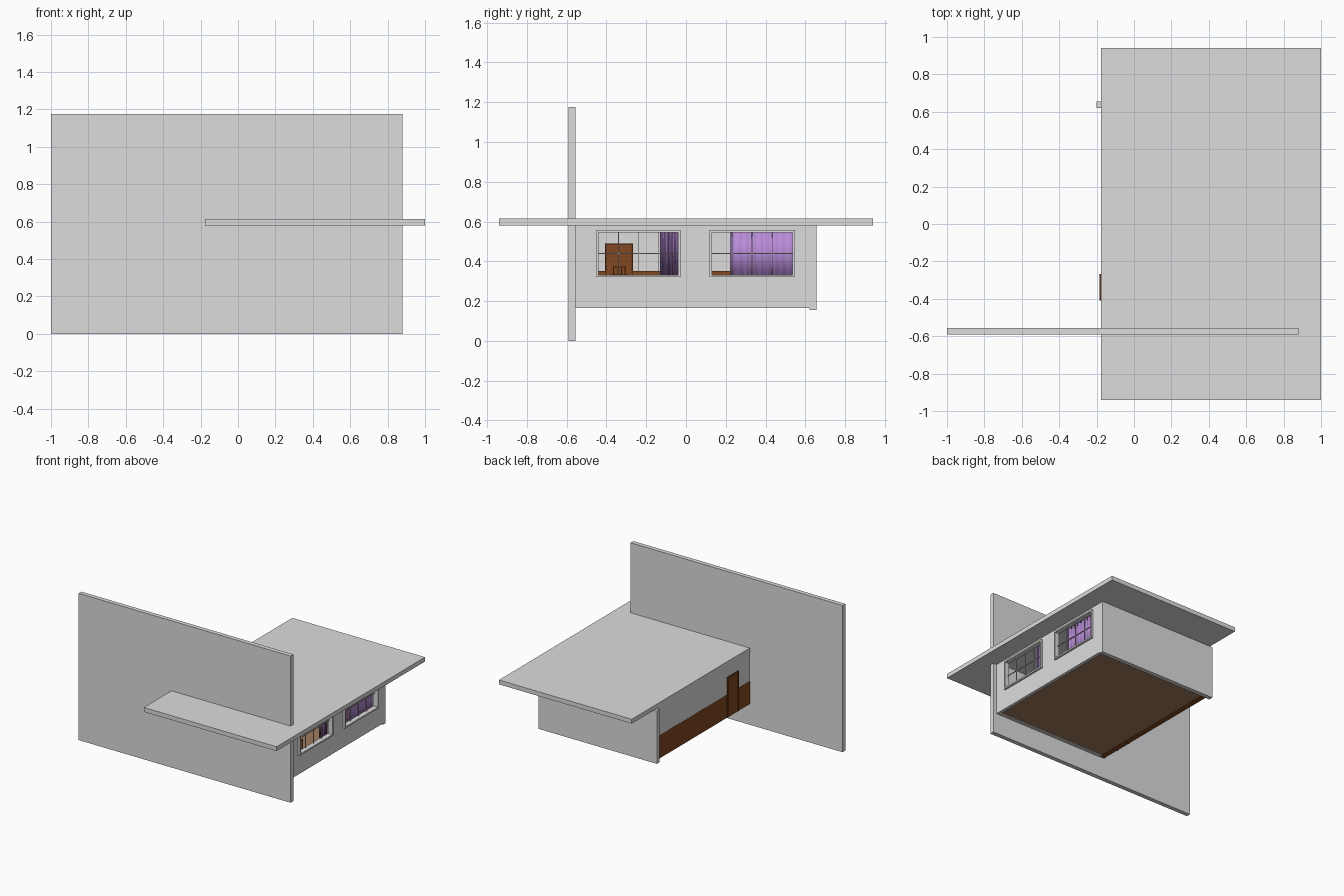
import bpy, bmesh, math
from mathutils import Vector, Matrix

if "Cube" in bpy.data.objects:
    bpy.data.objects.remove(bpy.data.objects["Cube"])


def material(name, rgb):
    m = bpy.data.materials.new(name)
    m.diffuse_color = (*rgb, 1)
    m.use_nodes = True
    m.node_tree.nodes["Principled BSDF"].inputs["Base Color"].default_value = m.diffuse_color
    return m


GREY = material("plaster grey", (0.72, 0.72, 0.72))
WOOD = material("wood brown", (0.22, 0.065, 0.014))
DARK = material("dark wood", (0.10, 0.03, 0.008))
FLOOR = material("floor brown", (0.36, 0.198, 0.11))
PURPLE = material("curtain purple", (0.47, 0.26, 0.68))


def finish(name, bm, *mats):
    me = bpy.data.meshes.new(name)
    bm.to_mesh(me)
    bm.free()
    for m in mats:
        me.materials.append(m)
    ob = bpy.data.objects.new(name, me)
    bpy.context.collection.objects.link(ob)
    return ob


def boxes(name, mat, *spans):
    """One object from boxes, each given as (x0, x1, y0, y1, z0, z1)."""
    bm = bmesh.new()
    for x0, x1, y0, y1, z0, z1 in spans:
        centre = Vector((x0 + x1, y0 + y1, z0 + z1)) / 2
        size = Matrix.Diagonal((x1 - x0, y1 - y0, z1 - z0, 1))
        bmesh.ops.create_cube(bm, size=1, matrix=Matrix.Translation(centre) @ size)
    return finish(name, bm, mat)


# Main slabs
boxes("front_wall", GREY, (-1, 0.88, -0.59, -0.555, 0, 1.176))
boxes("inner_front_wall", GREY, (-0.14, 0.83, -0.555, -0.53, 0.165, 0.58))
boxes("roof_slab", GREY, (-0.177, 1.0, -0.94, 0.94, 0.58, 0.615))
boxes("back_wall", GREY, (-0.2, 0.85, 0.62, 0.655, 0.155, 0.58))
boxes("floor", FLOOR, (-0.175, 0.83, -0.555, 0.62, 0.172, 0.18))

# Right wall, built around two window openings
XI, XO = 0.825, 0.85
Z0, Z1, ZB, ZT = 0.165, 0.58, 0.332, 0.545
WINDOWS = [(-0.44, -0.04), (0.13, 0.535)]
piers = [(-0.555, -0.44), (-0.04, 0.13), (0.535, 0.62)]
boxes("right_wall", GREY,
      (XI, XO, -0.555, 0.62, Z0, ZB), (XI, XO, -0.555, 0.62, ZT, Z1),
      *[(XI, XO, a, b, ZB, ZT) for a, b in piers])

# Window frames and glazing bars
for i, (a, b) in enumerate(WINDOWS):
    f = 0.012
    boxes(f"window_frame_{i + 1}", GREY,
          (XI, 0.865, a - f, a, ZB - f, ZT + f), (XI, 0.865, b, b + f, ZB - f, ZT + f),
          (XI, 0.865, a, b, ZB - f, ZB), (XI, 0.865, a, b, ZT, ZT + f))
    bars = [a + (b - a) * k / 4 for k in (1, 2, 3)]
    boxes(f"window_bars_{i + 1}", GREY,
          (0.834, 0.84, a, b, 0.436, 0.441),
          *[(0.834, 0.84, y - 0.002, y + 0.002, ZB, ZT) for y in bars])

# Left wall: a thin sheet facing outwards
bm = bmesh.new()
sheet = [(-0.555, 0.165), (-0.555, 0.58), (0.62, 0.58), (0.62, 0.165)]
bm.faces.new([bm.verts.new((-0.1755, y, z)) for y, z in sheet])
bm.normal_update()
if bm.faces[:][0].normal.x > 0:
    bmesh.ops.reverse_faces(bm, faces=bm.faces[:])
finish("left_wall", bm, GREY)

# Wooden panelling either side of the door
boxes("wainscot", WOOD,
      (-0.1768, -0.138, -0.555, -0.408, 0.168, 0.35),
      (-0.1768, -0.138, -0.266, 0.62, 0.168, 0.35))

# Door with frame and knob
D0, D1, DT, w = -0.408, -0.266, 0.49, 0.008
boxes("door", WOOD, (-0.18, -0.138, D0 + w, D1 - w, 0.168, DT - w))
boxes("door_frame", DARK,
      (-0.184, -0.135, D0, D0 + w, 0.168, DT), (-0.184, -0.135, D1 - w, D1, 0.168, DT),
      (-0.184, -0.135, D0 + w, D1 - w, DT - w, DT))
bm = bmesh.new()
bmesh.ops.create_uvsphere(bm, u_segments=12, v_segments=8, radius=0.005,
                          matrix=Matrix.Translation((-0.133, -0.385, 0.32)))
finish("door_knob", bm, DARK)


def curtain(name, y0, y1, folds, depth):
    """Pleated sheet hanging just inside the window."""
    bm = bmesh.new()
    n, rows = folds * 8, []
    for k in range(n + 1):
        y = y0 + (y1 - y0) * k / n
        x = 0.812 + depth * math.sin(2 * math.pi * folds * k / n)
        rows.append([bm.verts.new((x, y, z)) for z in (0.32, 0.56)])
    for p, q in zip(rows, rows[1:]):
        bm.faces.new((p[0], q[0], q[1], p[1])).smooth = True
    ob = finish(name, bm, PURPLE)
    ob.modifiers.new("cloth", "SOLIDIFY").thickness = 0.003


curtain("left_curtain", -0.13, -0.03, 6, 0.008)
curtain("right_curtain", 0.22, 0.545, 9, 0.0018)

# Small table, and a chair by the first window
legs = [(sx, sy) for sx in (-1, 1) for sy in (-1, 1)]


def four_legs(x, y, dx, dy, r, top):
    return [(x + sx * dx - r, x + sx * dx + r, y + sy * dy - r, y + sy * dy + r, 0.18, top)
            for sx, sy in legs]


ty = -0.335
boxes("table", WOOD, (0.56, 0.68, ty - 0.045, ty + 0.045, 0.325, 0.335),
      *four_legs(0.62, ty, 0.055, 0.04, 0.004, 0.325))
boxes("chair", WOOD,
      (0.72, 0.786, ty - 0.033, ty + 0.033, 0.265, 0.273),
      (0.78, 0.786, ty - 0.033, ty + 0.033, 0.366, 0.376),
      *[(0.78, 0.786, ty + t - 0.003, ty + t + 0.003, 0.273, 0.366)
        for t in (-0.03, -0.01, 0.01, 0.03)],
      *four_legs(0.753, ty, 0.03, 0.03, 0.003, 0.265))
